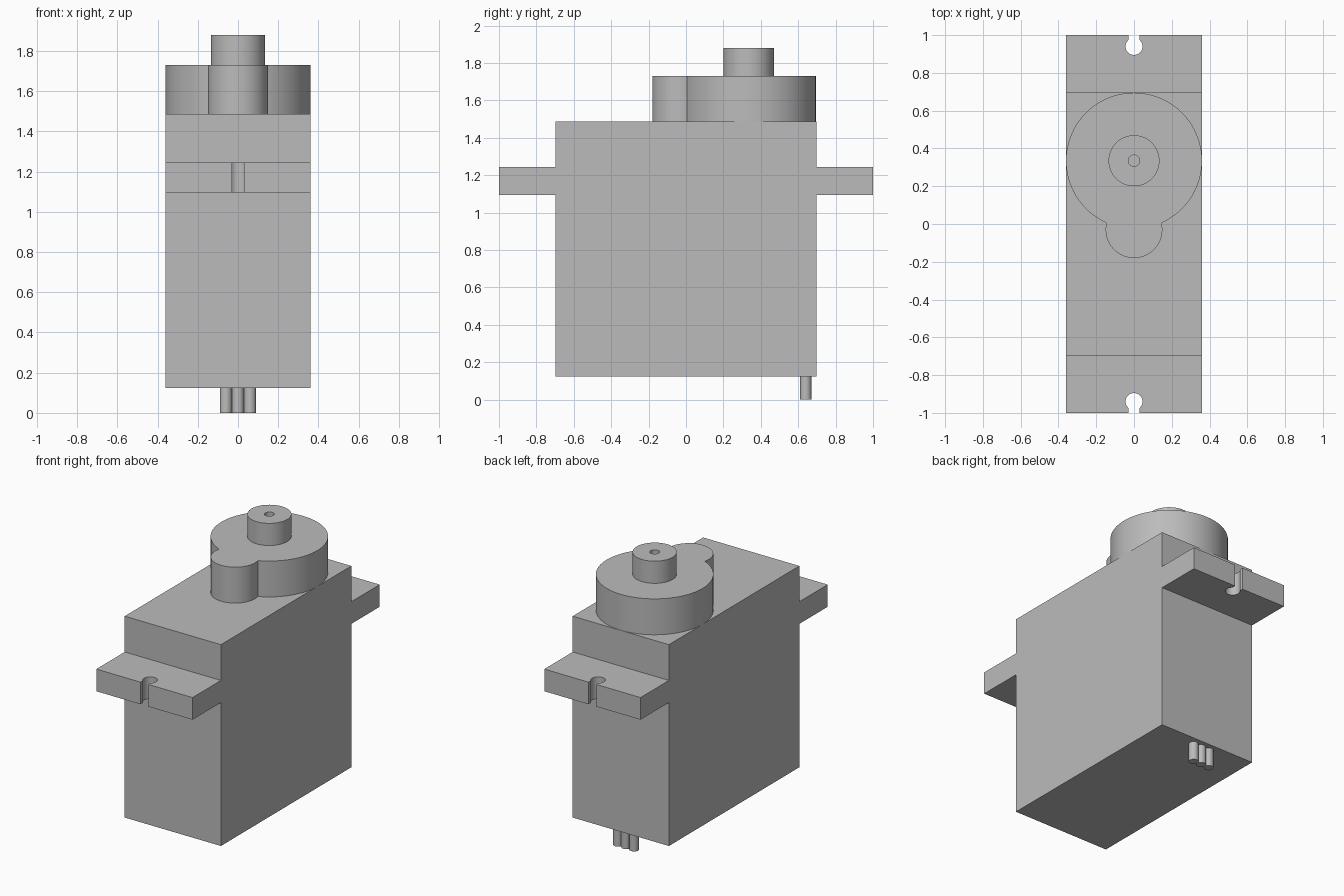
import bpy
import bmesh
from math import sin, cos, pi, asin, acos, radians

if "Cube" in bpy.data.objects:
    bpy.data.objects.remove(bpy.data.objects["Cube"], do_unlink=True)

# Single plastic colour
grey = bpy.data.materials.new("grey plastic")
grey.use_nodes = True
colour = (0.5, 0.5, 0.5, 1)
grey.diffuse_color = colour
grey.node_tree.nodes["Principled BSDF"].inputs["Base Color"].default_value = colour


def arc(cx, cy, r, start, end, steps):
    """Points along an arc, both ends included."""
    angles = [start + (end - start) * i / steps for i in range(steps + 1)]
    return [(cx + r * cos(a), cy + r * sin(a)) for a in angles]


def finish(name, bm):
    bmesh.ops.recalc_face_normals(bm, faces=bm.faces)
    mesh = bpy.data.meshes.new(name)
    bm.to_mesh(mesh)
    bm.free()
    mesh.materials.append(grey)
    ob = bpy.data.objects.new(name, mesh)
    bpy.context.collection.objects.link(ob)
    bpy.ops.object.select_all(action='DESELECT')
    bpy.context.view_layer.objects.active = ob
    ob.select_set(True)
    bpy.ops.object.shade_smooth_by_angle(angle=radians(30))
    return ob


def prism(name, outline, z0, z1):
    """Extrude a flat outline from z0 up to z1."""
    bm = bmesh.new()
    face = bm.faces.new([bm.verts.new((x, y, z0)) for x, y in outline])
    top = bmesh.ops.extrude_face_region(bm, geom=[face], use_keep_orig=True)["geom"]
    verts = [v for v in top if isinstance(v, bmesh.types.BMVert)]
    bmesh.ops.translate(bm, verts=verts, vec=(0, 0, z1 - z0))
    return finish(name, bm)


def lathe(name, profile, cy, steps=64):
    """Spin an (r, z) profile about a vertical axis at y = cy."""
    bm = bmesh.new()
    verts = [bm.verts.new((r, cy, z)) for r, z in profile]
    edges = [bm.edges.new(pair) for pair in zip(verts, verts[1:])]
    bmesh.ops.spin(bm, geom=verts + edges, cent=(0, cy, 0), axis=(0, 0, 1),
                   angle=2 * pi, steps=steps, use_merge=True)
    bmesh.ops.remove_doubles(bm, verts=bm.verts, dist=0.0001)
    return finish(name, bm)


W, D = 0.36, 0.697               # half width and half depth of the case
BASE, TOP, GEAR_TOP = 0.125, 1.487, 1.73

# Case
prism("case", [(-W, -D), (W, -D), (W, D), (-W, D)], BASE, TOP)

# Mounting tabs with keyhole slots
hole_r, slot, hole_y = 0.045, 0.03, 0.94
gap = asin(slot / hole_r)
keyhole = arc(0, hole_y, hole_r, pi / 2 - gap, -1.5 * pi + gap, 32)
tab = [(-W, D), (W, D), (W, 1), (slot, 1)] + keyhole + [(-slot, 1), (-W, 1)]
prism("back_tab", tab, 1.095, 1.245)
prism("front_tab", [(x, -y) for x, y in tab], 1.095, 1.245)

# Gear housing: large and small circles joined into one outline
big_y, big_r, small_y, small_r = 0.335, W, -0.03, 0.15
d = big_y - small_y
a = acos((d * d + big_r ** 2 - small_r ** 2) / (2 * d * big_r))
b = acos((d * d + small_r ** 2 - big_r ** 2) / (2 * d * small_r))
housing = arc(0, big_y, big_r, -pi / 2 + a, 1.5 * pi - a, 80)
housing += arc(0, small_y, small_r, pi / 2 + b, 2.5 * pi - b, 40)[1:-1]
prism("gear_housing", housing, TOP, GEAR_TOP)

# Output shaft with a screw hole
lathe("output_shaft", [(0.135, GEAR_TOP), (0.135, 1.88), (0.03, 1.88),
                       (0.03, GEAR_TOP + 0.002), (0, GEAR_TOP + 0.002)], big_y)

# Three wires under the case
for side, x in (("right", -0.06), ("middle", 0), ("left", 0.06)):
    prism(side + "_wire", arc(x, 0.64, 0.03, 0, 2 * pi, 32)[:-1], 0, BASE)
